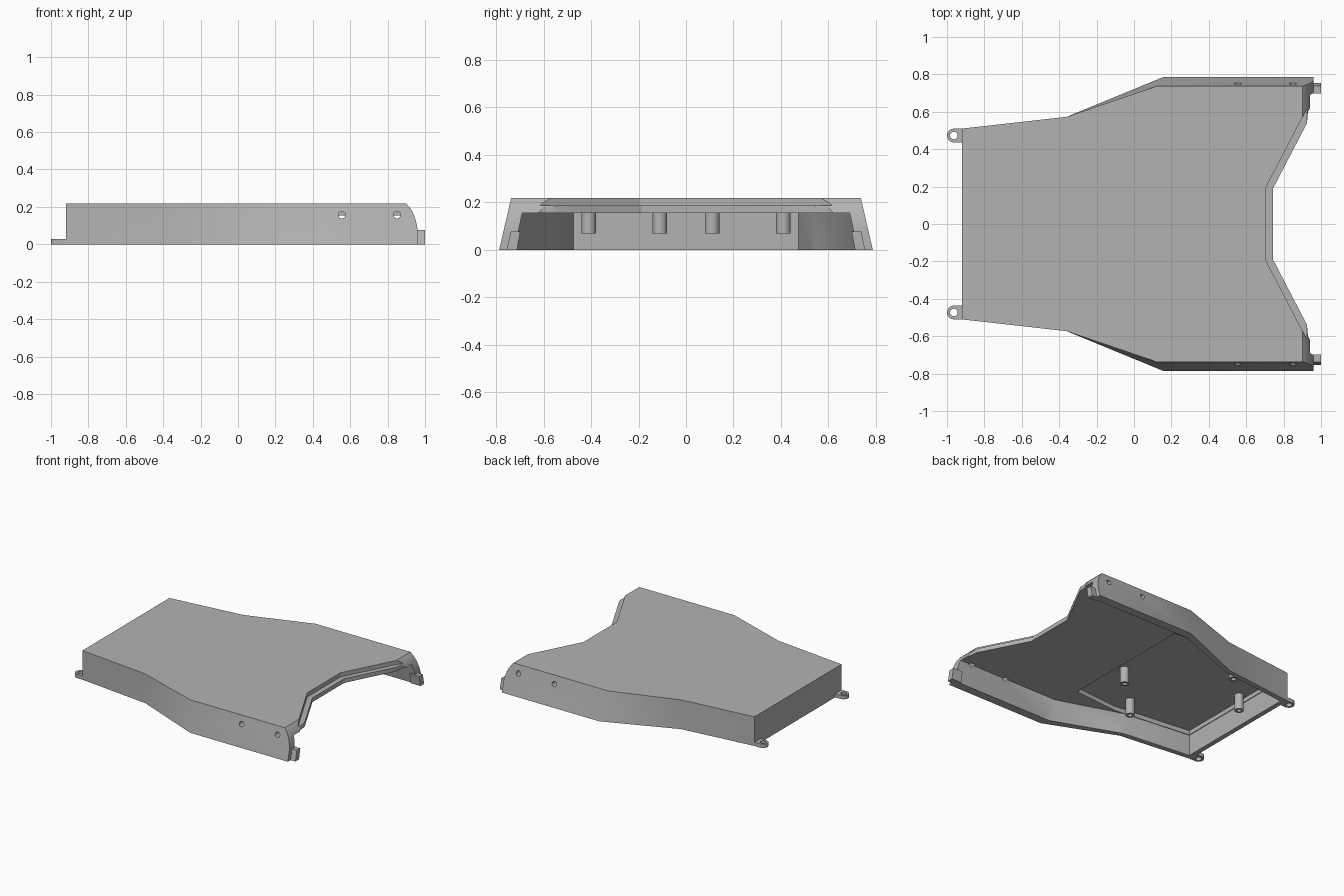
import bpy, bmesh, math
from mathutils import Matrix, Vector

if "Cube" in bpy.data.objects:
    bpy.data.objects.remove(bpy.data.objects["Cube"])

grey = bpy.data.materials.new("plain grey")
grey.use_nodes = True
colour = (0.45, 0.45, 0.45, 1)
grey.diffuse_color = colour
grey.node_tree.nodes["Principled BSDF"].inputs["Base Color"].default_value = colour


def finish(name, bm):
    bmesh.ops.recalc_face_normals(bm, faces=bm.faces)
    mesh = bpy.data.meshes.new(name)
    bm.to_mesh(mesh)
    bm.free()
    mesh.materials.append(grey)
    obj = bpy.data.objects.new(name, mesh)
    bpy.context.collection.objects.link(obj)
    return obj


def loft(name, loop_a, loop_b):
    """Closed solid between two 3D loops with equal point counts."""
    bm = bmesh.new()
    a = [bm.verts.new(p) for p in loop_a]
    b = [bm.verts.new(p) for p in loop_b]
    n = len(a)
    bm.faces.new(a[::-1])
    bm.faces.new(b)
    for i in range(n):
        j = (i + 1) % n
        bm.faces.new((a[i], a[j], b[j], b[i]))
    bmesh.ops.recalc_face_normals(bm, faces=bm.faces)
    bmesh.ops.triangulate(bm, faces=[f for f in bm.faces if len(f.verts) == 4])
    return finish(name, bm)


def mirrored(half, z):
    """Half outline on +y, mirrored to a whole loop at height z."""
    return [(x, y, z) for x, y in half] + [(x, -y, z) for x, y in reversed(half)]


def prism(name, half, z0, z1):
    return loft(name, mirrored(half, z0), mirrored(half, z1))


def cylinder(name, centre, radius, depth, axis="Z", sides=24):
    bm = bmesh.new()
    rot = Matrix.Rotation(math.pi / 2, 4, "X") if axis == "Y" else Matrix()
    bmesh.ops.create_cone(bm, cap_ends=True, segments=sides, radius1=radius,
                          radius2=radius, depth=depth,
                          matrix=Matrix.Translation(Vector(centre)) @ rot)
    return finish(name, bm)


def cut(target, cutter):
    cutter.hide_render = True
    mod = target.modifiers.new("cut", "BOOLEAN")
    mod.operation = "DIFFERENCE"
    mod.solver = "EXACT"
    mod.object = cutter
    bpy.context.view_layer.objects.active = target
    bpy.ops.object.modifier_apply(modifier=mod.name)
    bpy.data.objects.remove(cutter)


def smooth(obj):
    bpy.ops.object.select_all(action="DESELECT")
    obj.select_set(True)
    bpy.context.view_layer.objects.active = obj
    bpy.ops.object.shade_smooth_by_angle(angle=math.radians(25))


# Outer shell with flared sides
foot = [(-0.92, 0.51), (-0.36, 0.573), (0.16, 0.787), (0.96, 0.787)]
roof = [(-0.92, 0.51), (-0.36, 0.573), (0.12, 0.737), (0.96, 0.737)]
shell = loft("cover_shell", mirrored(foot, 0), mirrored(roof, 0.217))

# Rounded end of the roof and sides
curve = [(0.9, 0.217), (0.915, 0.2), (0.93, 0.178), (0.942, 0.153),
         (0.951, 0.125), (0.957, 0.1), (0.96, 0.075), (1.1, 0.075), (1.1, 0.3), (0.9, 0.3)]
cut(shell, loft("end_cutter", [(x, -1, z) for x, z in curve], [(x, 1, z) for x, z in curve]))

# Hollow inside, open below and at the +x end
inner_foot = [(-0.885, 0.475), (-0.36, 0.535), (0.14, 0.725), (1.1, 0.725)]
inner_roof = [(-0.885, 0.475), (-0.36, 0.535), (0.115, 0.69), (1.1, 0.69)]
cut(shell, loft("cavity_cutter", mirrored(inner_foot, -0.01), mirrored(inner_roof, 0.155)))

# Thinner roof over the mounting posts
cut(shell, prism("recess_cutter", [(-0.88, 0.47), (-0.28, 0.54), (0.07, 0.51)], 0.1, 0.187))

# Stepped notch in the roof edge
cut(shell, prism("upper_notch", [(0.705, 0.195), (0.9, 0.57), (1.0, 0.765)], 0.186, 0.3))
cut(shell, prism("lower_notch", [(0.742, 0.187), (0.925, 0.54), (0.93, 0.6), (1.0, 0.73)], 0.1, 0.2))

# Screw holes through both sides
for side in (-1, 1):
    for x in (0.555, 0.85):
        cut(shell, cylinder("hole_cutter", (x, side * 0.76, 0.157), 0.019, 0.18, "Y"))
smooth(shell)

# Mounting posts with blind holes, on a board turned by 45 degrees
for i, (dx, dy) in enumerate([(0.11, -0.41), (0.41, -0.11), (-0.11, 0.41), (-0.41, 0.11)]):
    x, y = -0.42 + dx, dy
    post = cylinder(f"mounting_post_{i + 1}", (x, y, 0.131), 0.031, 0.126)
    cut(post, cylinder("post_bore", (x, y, 0.09), 0.016, 0.1))
    smooth(post)

for side, label in ((1, "left"), (-1, "right")):
    # Rounded screw lug at the narrow end
    cx, cy, r = -0.963, side * 0.473, 0.037
    arc = [math.radians(90 + 15 * k) for k in range(13)]
    outline = [(cx + r * math.cos(a), cy + r * math.sin(a)) for a in arc]
    outline += [(-0.9, cy - r), (-0.9, cy + r)]
    lug = loft(f"screw_lug_{label}", [(x, y, 0) for x, y in outline],
               [(x, y, 0.028) for x, y in outline])
    cut(lug, cylinder("lug_bore", (cx, cy, 0.014), 0.02, 0.1))
    smooth(lug)

    # Leaning locating tab at the wide end
    def tab_loop(y0, y1, z):
        return [(0.92, side * y0, z), (1.0, side * y0, z), (1.0, side * y1, z), (0.92, side * y1, z)]
    loft(f"end_tab_{label}", tab_loop(0.712, 0.755, 0), tab_loop(0.698, 0.738, 0.077))
